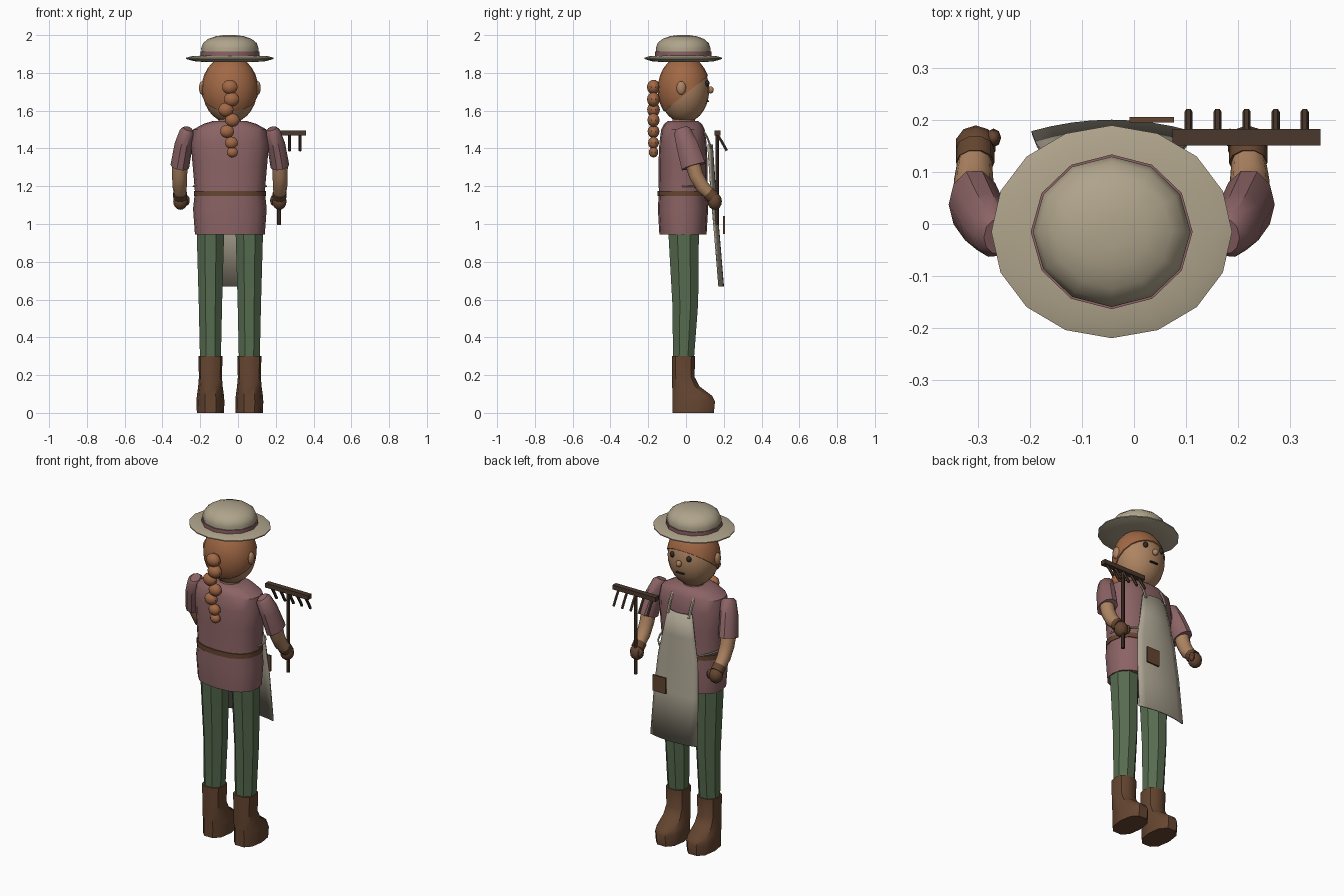
import bpy, bmesh, math
from mathutils import Vector, Matrix

if "Cube" in bpy.data.objects:
    bpy.data.objects.remove(bpy.data.objects["Cube"])

C = -0.043   # body centre line in x


def material(name, rgb):
    m = bpy.data.materials.new(name)
    m.diffuse_color = (*rgb, 1)
    m.use_nodes = True
    m.node_tree.nodes["Principled BSDF"].inputs["Base Color"].default_value = m.diffuse_color
    return m


SKIN = material("skin", (.42, .23, .12))
HAIR = material("hair", (.36, .14, .06))
SHIRT = material("shirt", (.26, .125, .13))
GREEN = material("trouser_green", (.095, .15, .08))
LEATHER = material("leather", (.13, .06, .03))
STRAW = material("straw", (.43, .37, .26))
CLOTH = material("cloth", (.40, .36, .28))
WOOD = material("dark_wood", (.07, .04, .026))
BLACK = material("dark", (.03, .025, .02))


def finish(name, bm, mat, angle=40):
    bmesh.ops.recalc_face_normals(bm, faces=bm.faces)
    me = bpy.data.meshes.new(name)
    bm.to_mesh(me)
    bm.free()
    ob = bpy.data.objects.new(name, me)
    bpy.context.collection.objects.link(ob)
    me.materials.append(mat)
    bpy.ops.object.select_all(action='DESELECT')
    ob.select_set(True)
    bpy.context.view_layer.objects.active = ob
    bpy.ops.object.shade_smooth_by_angle(angle=math.radians(angle))
    return ob


def loft(name, rings, mat, sides=12, follow=False, power=1.0, turn=0.0):
    """Rings are (x, y, z, rx, ry); follow tilts them along the path."""
    bm = bmesh.new()
    pts = [Vector(r[:3]) for r in rings]
    rows = []
    for i, r in enumerate(rings):
        t = Vector((0, 0, 1))
        if follow:
            t = (pts[min(i + 1, len(pts) - 1)] - pts[max(i - 1, 0)]).normalized()
        u = Vector((1, 0, 0))
        u = (u - t * u.dot(t)).normalized()
        v = t.cross(u)
        row = []
        for k in range(sides):
            a = 2 * math.pi * (k + turn) / sides
            c, s = math.cos(a), math.sin(a)
            c = math.copysign(abs(c) ** power, c)
            s = math.copysign(abs(s) ** power, s)
            row.append(bm.verts.new(pts[i] + u * r[3] * c + v * r[4] * s))
        rows.append(row)
    for a, b in zip(rows, rows[1:]):
        for k in range(sides):
            n = (k + 1) % sides
            bm.faces.new((a[k], a[n], b[n], b[k]))
    bm.faces.new(rows[0])
    bm.faces.new(rows[-1])
    return finish(name, bm, mat)


def ball(name, loc, size, mat, seg=16, rings=10, cut=None):
    bm = bmesh.new()
    bmesh.ops.create_uvsphere(bm, u_segments=seg, v_segments=rings, radius=1,
                              matrix=Matrix.LocRotScale(Vector(loc), None, Vector(size)))
    if cut:   # keep the side the plane normal points to
        bmesh.ops.bisect_plane(bm, geom=bm.verts[:] + bm.edges[:] + bm.faces[:],
                               plane_co=cut[0], plane_no=cut[1], clear_inner=True)
        bmesh.ops.holes_fill(bm, edges=[e for e in bm.edges if e.is_boundary])
    return finish(name, bm, mat)


def box(name, loc, size, mat):
    bm = bmesh.new()
    bmesh.ops.create_cube(bm, size=1, matrix=Matrix.LocRotScale(Vector(loc), None, Vector(size)))
    return finish(name, bm, mat)


# shirt, belt and neck
loft("shirt", [(C, -.016, z, rx, ry) for z, rx, ry in (
    (.945, .185, .125), (1.08, .195, .133), (1.17, .185, .128), (1.32, .198, .13),
    (1.43, .207, .125), (1.50, .195, .115), (1.53, .14, .10), (1.545, .09, .08))],
    SHIRT, 16, power=.85)
loft("belt", [(C, -.016, z, .191, .135) for z in (1.148, 1.176)], LEATHER, 16, power=.85)
loft("neck", [(C, -.012, z, .06, .06) for z in (1.50, 1.59)], SKIN)

# head with ears, nose, eyes and mouth
ball("head", (C, -.01, 1.71), (.145, .133, .175), SKIN, 20, 14)
ball("hair_cap", (C, -.011, 1.712), (.151, .139, .18), HAIR, 20, 14,
     cut=((0, 0, 1.69), (0, -.63, .775)))
ball("nose", (C, .13, 1.71), (.017, .017, .019), SKIN, 10, 8)
box("mouth", (C, .117, 1.65), (.05, .012, .007), BLACK)
for s in (-1, 1):
    ball("ear", (C + s * .148, -.025, 1.72), (.016, .025, .036), SKIN, 10, 8)
    ball("eye", (C + s * .055, .112, 1.745), (.015, .012, .017), BLACK, 10, 8)

# braid hanging down the back
for x, z, r in ((-.043, 1.725, .043), (-.034, 1.66, .043), (-.064, 1.605, .042),
                (-.03, 1.55, .04), (-.058, 1.49, .039), (-.035, 1.43, .036), (-.03, 1.38, .031)):
    ball("braid_bead", (x, -.172, z), (r, r * .8, r * .9), HAIR, 10, 8)

# hat
loft("hat_brim", [(C, -.015, z, r, r * .884) for z, r in (
    (1.858, .14), (1.862, .19), (1.874, .232), (1.88, .232), (1.888, .205), (1.892, .14))],
    STRAW, 16)
loft("hat_crown", [(C, -.015, z, r, r * .953) for z, r in (
    (1.885, .148), (1.93, .152), (1.958, .142), (1.98, .115), (1.994, .075), (2.0, .03))],
    STRAW, 12)
loft("hat_band", [(C, -.015, z, .156, .149) for z in (1.89, 1.912)], SHIRT, 12)

for s in (-1, 1):
    # sleeve, forearm and gloved hand
    loft("sleeve", [(C + s * x, y, z, rx, ry) for x, y, z, rx, ry in (
        (.222, -.024, 1.505, .025, .035), (.226, -.019, 1.49, .04, .048),
        (.245, .005, 1.42, .048, .06), (.265, .04, 1.305, .05, .068))],
        SHIRT, 10, follow=True)
    loft("forearm", [(C + s * x, y, z, r, r) for x, y, z, r in (
        (.265, .03, 1.34, .042), (.266, .052, 1.26, .04), (.266, .085, 1.20, .038),
        (.263, .14, 1.145, .031))], SKIN, 10, follow=True)
    loft("glove_cuff", [(C + s * .263, y, z, .037, .037) for y, z in (
        (.118, 1.165), (.145, 1.14))], LEATHER, 10, follow=True)
    ball("glove", (C + s * .262, .152, 1.12), (.04, .038, .045), LEATHER, 10, 8)
    ball("glove_thumb", (C + s * .228, .166, 1.125), (.015, .018, .028), LEATHER, 8, 6)

    # trouser leg and boot
    x = C + s * .103
    loft("trouser_leg", [(x, y, z, rx, ry) for y, z, rx, ry in (
        (-.013, .29, .06, .06), (-.004, .58, .067, .074), (-.013, .97, .079, .088))],
        GREEN, 8, turn=.5)
    loft("boot", [(x, (a + b) / 2, z, rx, (b - a) / 2) for z, rx, a, b in (
        (0, .072, -.076, .152), (.06, .074, -.076, .158), (.09, .072, -.076, .143),
        (.14, .065, -.076, .075), (.19, .061, -.076, .048), (.30, .064, -.077, .05))],
        LEATHER, 10, power=.8)

    # apron strap and waist tie
    loft("apron_strap", [(C + s * .07, y, z, .009, .006) for y, z in (
        (.085, 1.505), (.112, 1.46), (.134, 1.40))], CLOTH, 6, follow=True)
    cu = bpy.data.curves.new("apron_tie", 'CURVE')
    cu.dimensions, cu.bevel_depth, cu.bevel_resolution = '3D', .005, 1
    sp = cu.splines.new('POLY')
    path = ((.125, .135, 1.19), (.165, .09, 1.195), (.192, .03, 1.2), (.19, -.02, 1.2))
    sp.points.add(len(path) - 1)
    for p, q in zip(sp.points, path):
        p.co = (C + s * q[0], q[1], q[2], 1)
    cu.materials.append(CLOTH)
    bpy.context.collection.objects.link(bpy.data.objects.new("apron_tie", cu))

# apron: a curved sheet that flares downwards
bm = bmesh.new()
rows = []
for z, w, y in ((1.42, .08, .138), (1.28, .105, .148), (1.15, .13, .156),
                (.95, .145, .174), (.67, .154, .197)):
    rows.append([bm.verts.new((C + w * k / 4, y - .022 * (k / 4) ** 2, z)) for k in range(-4, 5)])
for a, b in zip(rows, rows[1:]):
    for k in range(8):
        bm.faces.new((a[k], a[k + 1], b[k + 1], b[k]))
apron = finish("apron", bm, CLOTH)
mod = apron.modifiers.new("thickness", 'SOLIDIFY')
mod.thickness, mod.offset = .008, 0
box("apron_pocket", (.034, .201, .995), (.086, .01, .095), LEATHER)

# hand rake
X = .217
loft("rake_handle", [(X, .166, z, .01, .01) for z in (.995, 1.48)], WOOD, 8)
box("rake_head", (X, .167, 1.482), (.285, .032, .026), WOOD)
for i in range(-2, 3):
    loft("rake_tine", [(X + i * .056, y, z, .008, .008) for y, z in (
        (.165, 1.475), (.19, 1.435), (.216, 1.388))], WOOD, 6, follow=True)
